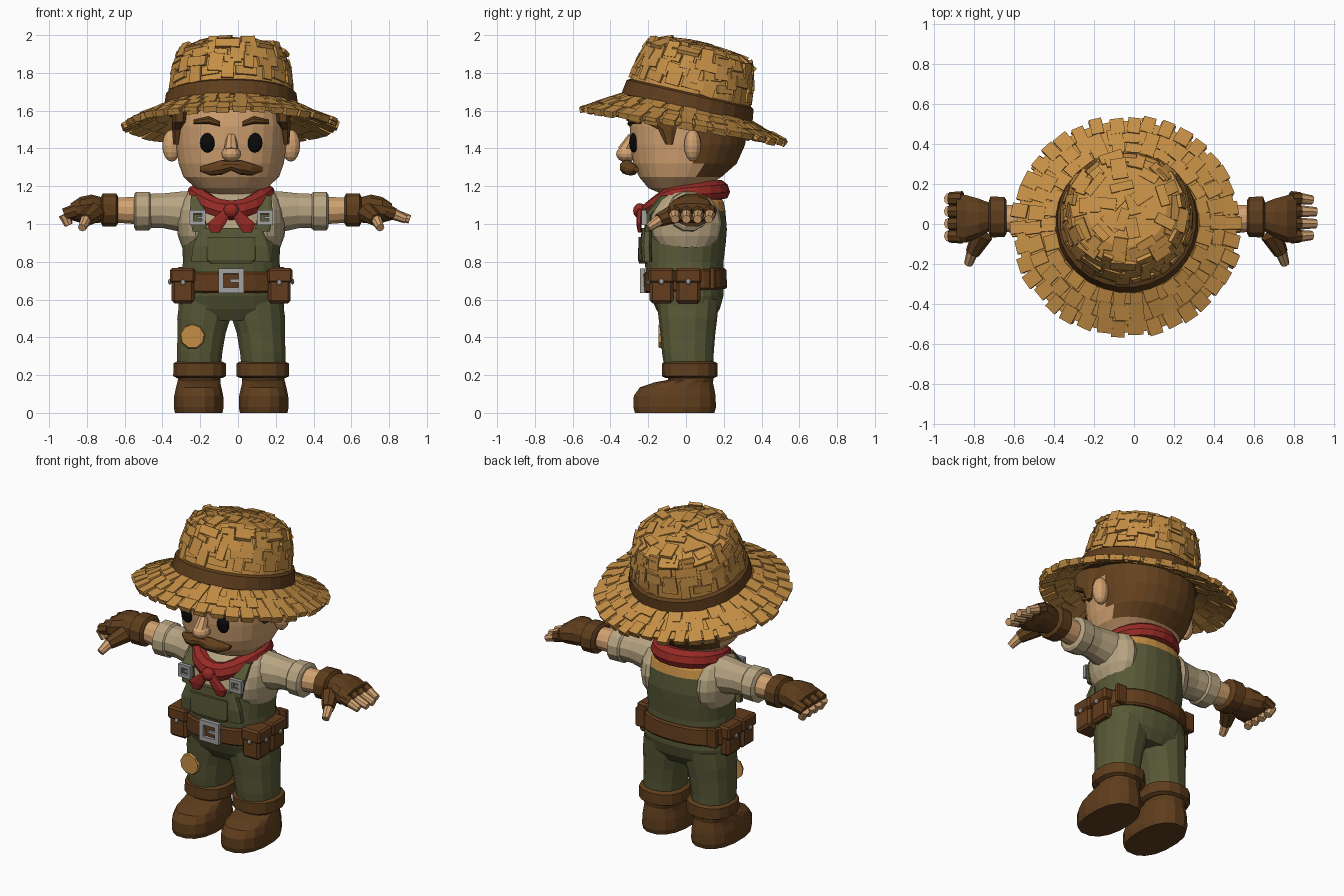
import bpy, bmesh, math, random
from mathutils import Vector, Matrix

random.seed(4)
if bpy.data.objects.get("Cube"):
    bpy.data.objects.remove(bpy.data.objects["Cube"])
CENTRE = Vector((-0.036, 0, 0))
SIDES = (("left", 1), ("right", -1))


def material(name, r, g, b):
    m = bpy.data.materials.new(name)
    m.use_nodes = True
    m.diffuse_color = (r, g, b, 1)
    m.node_tree.nodes["Principled BSDF"].inputs["Base Color"].default_value = (r, g, b, 1)
    return m


STRAW = material("straw", .56, .275, .06)
SKIN = material("skin", .64, .36, .165)
LEATHER = material("leather", .125, .046, .012)
BOOT = material("boot_brown", .115, .048, .012)
HAIR = material("hair_brown", .13, .055, .013)
GREEN = material("overall_green", .098, .1, .038)
CREAM = material("shirt_cream", .47, .37, .22)
RED = material("scarf_red", .3, .023, .018)
METAL = material("metal", .36, .36, .36)
BLACK = material("eye_black", .003, .003, .003)


def done(bm, name, *mats, rule=None):
    """Turn a bmesh into an object; rule picks the material of each face centre."""
    bmesh.ops.recalc_face_normals(bm, faces=bm.faces)
    if rule:
        for f in bm.faces:
            f.material_index = rule(f.calc_center_median())
    bmesh.ops.translate(bm, verts=bm.verts, vec=CENTRE)
    me = bpy.data.meshes.new(name)
    bm.to_mesh(me)
    bm.free()
    for m in mats:
        me.materials.append(m)
    ob = bpy.data.objects.new(name, me)
    bpy.context.scene.collection.objects.link(ob)
    return ob


def loft(sections, n=14, p=1.0, axis="z", s=1, bm=None):
    """Skin superellipse rings: (position, centre, centre, radius, radius)."""
    bm = bm or bmesh.new()
    rings = []
    for t, c1, c2, r1, r2 in sections:
        ring = []
        for i in range(n):
            a = math.tau * (i + .5) / n
            u, v = math.cos(a), math.sin(a)
            u = c1 + r1 * math.copysign(abs(u) ** p, u)
            v = c2 + r2 * math.copysign(abs(v) ** p, v)
            ring.append(bm.verts.new((s * u, v, t) if axis == "z" else (s * t, u, v)))
        rings.append(ring)
    for a, b in zip(rings, rings[1:]):
        for i in range(n):
            j = (i + 1) % n
            bm.faces.new((a[i], a[j], b[j], b[i]))
    bm.faces.new(rings[0])
    bm.faces.new(rings[-1])
    return bm


def ball(c, r, bm=None, seg=12):
    bm = bm or bmesh.new()
    m = Matrix.Translation(c) @ Matrix.Diagonal((*r, 1))
    bmesh.ops.create_uvsphere(bm, u_segments=seg, v_segments=8, radius=1, matrix=m)
    return bm


def box(c, size, bm, bevel=0):
    m = Matrix.Translation(c) @ Matrix.Diagonal((*size, 1))
    v = bmesh.ops.create_cube(bm, size=1, matrix=m)["verts"]
    if bevel:
        edges = list({e for x in v for e in x.link_edges})
        bmesh.ops.bevel(bm, geom=edges, offset=bevel, segments=1, affect="EDGES")


def limb(a, b, r1, r2, bm=None, n=8):
    bm = bm or bmesh.new()
    a, b = Vector(a), Vector(b)
    m = Matrix.Translation((a + b) / 2) @ (b - a).to_track_quat("Z", "Y").to_matrix().to_4x4()
    bmesh.ops.create_cone(bm, cap_ends=True, segments=n, radius1=r1, radius2=r2,
                          depth=(b - a).length, matrix=m)
    return bm


def frame(x, y, z, w, h, t):
    """Square buckle frame with a short prong."""
    bm = bmesh.new()
    for k in (-1, 1):
        box((x + k * (w - t) / 2, y, z), (t, .025, h), bm)
        box((x, y, z + k * (h - t) / 2), (w, .024, t), bm)
    box((x + w * .2, y, z), (w * .5, .018, t * .6), bm)
    return bm


def sheet(f, nt, na):
    """Surface of revolution style grid from f(t, angle)."""
    bm = bmesh.new()
    g = [[bm.verts.new(f(i / nt, math.tau * j / na)) for j in range(na)] for i in range(nt + 1)]
    for i in range(nt):
        for j in range(na):
            k = (j + 1) % na
            bm.faces.new((g[i][j], g[i][k], g[i + 1][k], g[i + 1][j]))
    bmesh.ops.remove_doubles(bm, verts=bm.verts, dist=1e-4)
    return bm


# Hat surfaces, tilted backwards
TILT = Matrix.Translation((0, .005, 1.612)) @ Matrix.Rotation(math.radians(-13), 4, "X")
CROWN = [(.338, 0), (.325, .1), (.31, .2), (.28, .295), (.2, .338), (0, .354)]


def crown(t, a):
    i = min(int(t * 5), 4)
    (r, h), (r2, h2) = CROWN[i], CROWN[i + 1]
    k = t * 5 - i
    r, h = r + (r2 - r) * k, h + (h2 - h) * k
    return TILT @ Vector((r * math.cos(a), r * math.sin(a), h))


def brim(t, a):
    r = .325 + .205 * t
    return TILT @ Vector((r * 1.03 * math.cos(a), r * math.sin(a), -t * (.088 - .033 * math.sin(a))))


def straw_tile(bm, f, t, a, w, l, spin, lift):
    o = f(t, a)
    x = (f(t, a + .02) - o).normalized()
    z = x.cross(f(t + .02, a) - o).normalized()
    m = Matrix((x, z.cross(x), z)).transposed().to_4x4()
    m = Matrix.Translation(o + z * lift) @ m @ Matrix.Rotation(spin, 4, "Z")
    m = m @ Matrix.Rotation(random.uniform(-.06, .06), 4, "X")
    bmesh.ops.create_cube(bm, size=1, matrix=m @ Matrix.Diagonal((w, l, .02, 1)))


rnd = random.uniform
done(sheet(crown, 10, 28), "hat_crown", STRAW)
ob = done(sheet(brim, 4, 40), "hat_brim", STRAW)
mod = ob.modifiers.new("thickness", "SOLIDIFY")
mod.thickness, mod.offset = .02, 0
weave = bmesh.new()
for t, count in ((.27, 20), (.38, 20), (.49, 19), (.59, 18), (.69, 14), (.8, 9), (.89, 6), (.95, 3)):
    for k in range(count):
        tall = k % 2
        straw_tile(weave, crown, t + rnd(-.02, .02), math.tau * (k + rnd(0, .3)) / count + t * 9,
                   rnd(.05, .08) if tall else rnd(.09, .13), rnd(.08, .11) if tall else rnd(.04, .06),
                   rnd(-.12, .12), rnd(-.006, .001))
done(weave, "crown_weave", STRAW)
weave = bmesh.new()
for t, count, l in ((.91, 38, .085), (.58, 34, .085), (.25, 30, .08)):
    for k in range(count):
        a, jitter = math.tau * (k + rnd(0, .3)) / count, rnd(-.05, .05)
        for lift in (.006, -.008):
            straw_tile(weave, brim, t + jitter, a, rnd(.06, .08), l, rnd(-.1, .1), lift + rnd(-.004, .004))
done(weave, "brim_weave", STRAW)
band = loft([(-.015, 0, 0, .345, .345), (0, 0, 0, .358, .358), (.075, 0, 0, .347, .347),
             (.085, 0, 0, .33, .33)], 28)
band.transform(TILT)
done(band, "hat_band", BOOT)

# Head with hair on the back
head = loft([(1.16, 0, -.03, .11, .1), (1.19, 0, -.05, .19, .15), (1.25, 0, -.03, .255, .22),
             (1.32, 0, -.005, .28, .275), (1.42, 0, .01, .295, .305), (1.52, 0, .01, .3, .31),
             (1.6, 0, .01, .295, .3), (1.68, 0, .01, .25, .25)], 28, .88)
done(head, "head", SKIN, HAIR, rule=lambda c: int(c.z > 1.25 and c.y > (.07 if c.z < 1.5 else -.1)))
done(loft([(1.06, 0, .02, .13, .13), (1.22, 0, .02, .12, .12)]), "neck", SKIN)
nose = ball((0, -.315, 1.37), (.052, .055, .042))
done(limb((0, -.325, 1.385), (0, -.28, 1.465), .04, .026, nose), "nose", SKIN)
for side, s in SIDES:
    done(ball((s * .315, .035, 1.415), (.05, .045, .085)), side + "_ear", SKIN)
    done(ball((s * .125, -.277, 1.43), (.04, .024, .052), seg=16), side + "_eye", BLACK)
    done(loft([(.06, -.29, 1.53, .02, .014), (.12, -.285, 1.55, .024, .022),
               (.2, -.25, 1.54, .022, .012)], 8, 1, "x", s), side + "_eyebrow", HAIR)
    done(loft([(0, -.315, 1.31, .034, .027), (.05, -.312, 1.3, .04, .04), (.11, -.29, 1.288, .036, .032),
               (.165, -.262, 1.29, .014, .012)], 10, 1, "x", s), side + "_moustache", HAIR)
    done(loft([(1.42, .29, -.09, .018, .02), (1.5, .285, -.1, .03, .05), (1.54, .275, -.13, .04, .1),
               (1.63, .27, -.12, .045, .12)], 8, .8, "z", s), side + "_sideburn", HAIR)

# Torso: overalls, open shirt front and back collar
torso = loft([(.49, 0, .01, .22, .13), (.55, 0, .01, .28, .17), (.62, 0, .005, .283, .195),
              (.7, 0, -.005, .27, .205), (.8, 0, -.01, .257, .21), (.9, 0, -.003, .262, .215),
              (.97, 0, .003, .262, .215), (1.07, 0, .01, .245, .2), (1.12, 0, .02, .22, .18),
              (1.17, 0, .02, .15, .13)], 24, .85)
done(torso, "overalls", GREEN, CREAM, STRAW,
     rule=lambda c: 2 if c.z > 1.08 and c.y > .06 else int(c.z > .97 and c.y < .06))
bib = loft([(.8, 0, -.205, .215, .03), (.88, 0, -.21, .205, .032), (.98, 0, -.205, .165, .03)], 16, .5)
done(bib, "bib", GREEN)
done(loft([(.79, 0, -.225, .11, .022), (.81, 0, -.23, .13, .024), (.93, 0, -.23, .13, .022)], 16, .4),
     "bib_pocket", GREEN)


# Scarf ring, knot and tails
def scarf(t, a):
    v, b = math.sin(a), math.tau * t
    r = .192 + .046 * math.cos(b)
    z = 1.162 + (.02 * v if v > 0 else -.09 * v * v) + .052 * math.sin(b) - .012 * math.cos(b)
    return Vector((r * math.cos(a), r * v - .005, z))


done(sheet(scarf, 8, 20), "scarf", RED)
knot = ball((0, -.245, 1.07), (.042, .035, .04))
for s in (-1, 1):
    loft([(.955, .085, -.245, .025, .01), (1.0, .08, -.25, .052, .014), (1.08, .012, -.245, .026, .016)],
         8, .7, "z", s, knot)
done(knot, "scarf_knot", RED)

# Belt, slightly higher at the back, with its buckle
belt = loft([(.645, 0, -.005, .285, .212), (.655, 0, -.005, .293, .222), (.745, 0, -.005, .285, .222),
             (.755, 0, -.005, .277, .212)], 24, .85)
belt.transform(Matrix.Rotation(math.radians(3), 4, "X") @ Matrix.Translation((0, .037, 0)))
done(belt, "belt", LEATHER)
done(frame(0, -.23, .7, .135, .13, .028), "belt_buckle", METAL)

for side, s in SIDES:
    # Shirt and arms
    done(ball((s * .19, 0, 1.005), (.1, .19, .18), seg=16), side + "_shirt_side", CREAM)
    done(loft([(.17, .01, 1.06, .12, .12), (.27, .012, 1.065, .11, .11), (.36, .015, 1.07, .095, .095),
               (.46, .018, 1.07, .098, .092)], 12, 1, "x", s), side + "_sleeve", CREAM)
    done(loft([(.425, .018, 1.068, .095, .095), (.435, .018, 1.068, .108, .105), (.505, .018, 1.068, .11, .106),
               (.515, .018, 1.068, .09, .088)], 12, 1, "x", s), side + "_sleeve_cuff", CREAM)
    done(loft([(.48, .02, 1.07, .075, .075), (.64, .03, 1.075, .068, .068)], 12, 1, "x", s),
         side + "_forearm", SKIN)
    # Fingerless gloves; the right fingers curl under
    glove = loft([(.6, .035, 1.075, .085, .075), (.61, .035, 1.075, .103, .09), (.68, .035, 1.075, .105, .09),
                  (.69, .035, 1.075, .075, .07), (.74, .03, 1.08, .1, .078), (.8, .025, 1.075, .122, .07),
                  (.85, .03, 1.065, .122, .045)], 12, .85, "x", s)
    tips = bmesh.new()
    curl = s < 0
    for k in range(4):
        y = -.06 + k * .062
        mid = (s * (.885 if curl else .865), y, 1.05)
        end = (s * (.86 if curl else .955 - .02 * abs(k - 1.5)), y * .95, .995 if curl else 1.025)
        limb((s * .82, y, 1.07), mid, .038, .033, glove)
        limb(mid, end, .03, .023, tips)
    limb((s * .72, -.05, 1.06), (s * .77, -.145, 1.02), .055, .036, glove)
    limb((s * .77, -.14, 1.02), (s * .79, -.2, .98), .03, .022, tips)
    done(glove, side + "_glove", BOOT)
    done(tips, side + "_fingertips", SKIN)
    # Straps and their buckles
    done(loft([(.96, .165, -.205, .042, .018), (1.05, .18, -.2, .042, .018), (1.15, .17, -.11, .045, .03)],
              8, .6, "z", s), side + "_strap", GREEN)
    done(frame(s * .178, -.222, 1.035, .085, .08, .02), side + "_strap_buckle", METAL)
    # Belt pouches with flaps and studs, and a belt loop behind
    pouch = bmesh.new()
    studs = bmesh.new()
    for y, w in ((-.13, .125), (.012, .13)):
        box((s * .255, y, .662), (.12, w, .165), pouch, .015)
        box((s * .258, y, .727), (.134, w + .012, .08), pouch, .012)
        ball((s * .325, y, .695), (.009, .015, .015), studs, 8)
    box((s * .25, .14, .712), (.07, .03, .12), pouch, .006)
    ball((s * .255, -.199, .69), (.014, .009, .014), studs, 8)
    done(pouch, side + "_pouches", LEATHER)
    done(studs, side + "_pouch_studs", METAL)
    # Trouser legs and boots
    done(loft([(.24, .17, .015, .118, .13), (.32, .167, .01, .123, .137), (.42, .157, .01, .13, .145),
               (.5, .145, .01, .144, .155), (.6, .138, .01, .138, .165)], 14, .9, "z", s),
         side + "_trouser_leg", GREEN)
    done(loft([(.185, .167, .02, .125, .13), (.195, .167, .02, .143, .148), (.262, .167, .02, .142, .147),
               (.272, .167, .02, .122, .13)], 14, .85, "z", s), side + "_boot_cuff", BOOT)
    done(loft([(0, .172, -.06, .128, .214), (.03, .172, -.06, .134, .222), (.09, .172, -.06, .132, .22),
               (.135, .172, -.048, .122, .2), (.16, .172, -.015, .116, .16), (.175, .17, .025, .114, .122),
               (.21, .17, .025, .118, .125)], 16, .85, "z", s), side + "_boot", BOOT)

# Knee patch
patch = limb((-.205, -.13, .405), (-.205, -.146, .405), .068, .062, None, 9)
done(patch, "knee_patch", STRAW)
